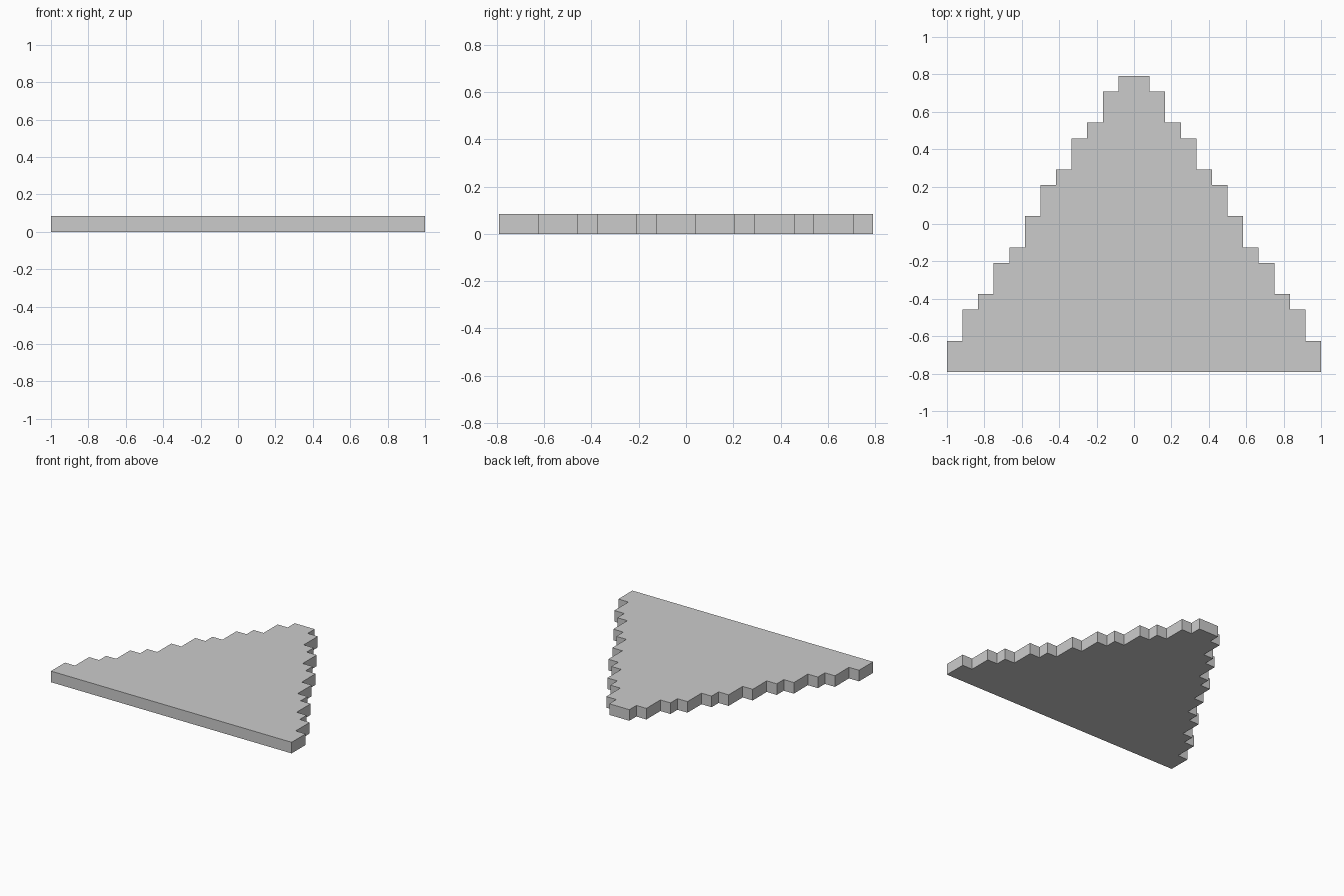
import bpy
import bmesh

if "Cube" in bpy.data.objects:
    bpy.data.objects.remove(bpy.data.objects["Cube"])

UNIT = 1 / 12                                   # one grid cell of the stepped outline
ROWS = [2, 2, 1, 2, 1, 2, 2, 1, 2, 1, 2, 1]     # step heights in cells, front to back

# Right-hand staircase: each step is one cell narrower than the last
right = []
y = -sum(ROWS) / 2
for i, rows in enumerate(ROWS):
    half_width = len(ROWS) - i
    right += [(half_width, y), (half_width, y + rows)]
    y += rows

# Mirror the staircase to close the outline
outline = right + [(-x, y) for x, y in reversed(right)]

# Extrude the outline into a slab one cell thick
bm = bmesh.new()
base = bm.faces.new([bm.verts.new((x * UNIT, y * UNIT, 0)) for x, y in outline])
top = bmesh.ops.extrude_face_region(bm, geom=[base], use_keep_orig=True)
top_verts = [g for g in top["geom"] if isinstance(g, bmesh.types.BMVert)]
bmesh.ops.translate(bm, verts=top_verts, vec=(0, 0, UNIT))
bmesh.ops.recalc_face_normals(bm, faces=bm.faces)

mesh = bpy.data.meshes.new("stepped_triangle_plate")
bm.to_mesh(mesh)
bm.free()
plate = bpy.data.objects.new("stepped_triangle_plate", mesh)
bpy.context.collection.objects.link(plate)
